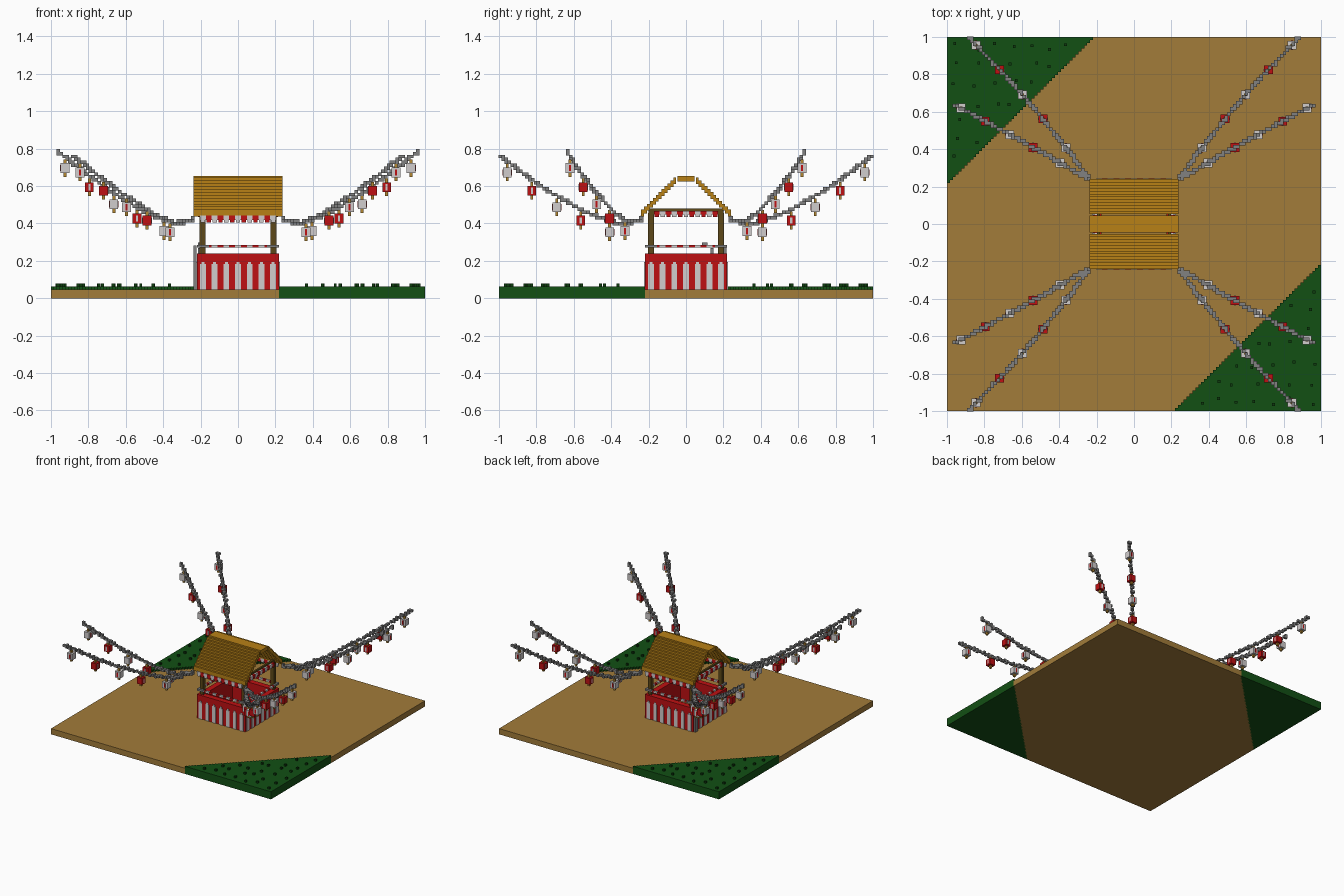
import bpy, bmesh, math, random
from mathutils import Vector, Matrix

if "Cube" in bpy.data.objects:
    bpy.data.objects.remove(bpy.data.objects["Cube"])

random.seed(4)
V = 1 / 64  # voxel size


def material(name, rgb):
    m = bpy.data.materials.new(name)
    m.diffuse_color = (*rgb, 1)
    m.use_nodes = True
    m.node_tree.nodes["Principled BSDF"].inputs["Base Color"].default_value = m.diffuse_color
    return m


TAN = material("sand", (.36, .20, .042))
GRASS = material("grass", (.006, .08, .007))
TUFT = material("dark grass", (.004, .045, .004))
RED = material("red", (.52, .005, .006))
WHITE = material("white", (.64, .61, .61))
GREY = material("grey", (.22, .22, .22))
BROWN = material("brown wood", (.11, .065, .009))
ROOF = material("roof wood", (.48, .22, .008))
GOLD = material("gold", (.45, .24, .03))


def finish(name, bm, mats):
    me = bpy.data.meshes.new(name)
    bm.to_mesh(me)
    bm.free()
    for m in mats:
        me.materials.append(m)
    ob = bpy.data.objects.new(name, me)
    bpy.context.collection.objects.link(ob)
    return ob


def boxes(name, items):
    """One object out of (centre, size, material) boxes."""
    bm = bmesh.new()
    mats = []
    for c, s, m in items:
        if m not in mats:
            mats.append(m)
        mat = Matrix.Translation(c) @ Matrix.Diagonal((*s, 1))
        verts = bmesh.ops.create_cube(bm, size=1, matrix=mat)["verts"]
        for f in {f for v in verts for f in v.link_faces}:
            f.material_index = mats.index(m)
    return finish(name, bm, mats)


def prism(name, pts, z0, z1, m):
    bm = bmesh.new()
    face = bm.faces.new([bm.verts.new((x, y, z0)) for x, y in pts])
    top = bmesh.ops.extrude_face_region(bm, geom=[face])["geom"]
    bmesh.ops.translate(bm, vec=(0, 0, z1 - z0),
                        verts=[e for e in top if isinstance(e, bmesh.types.BMVert)])
    bmesh.ops.recalc_face_normals(bm, faces=bm.faces)
    return finish(name, bm, [m])


def side(k, along, out, z):
    """Point on side k of the square stall (0 front, 1 right, 2 back, 3 left)."""
    return Matrix.Rotation(k * math.pi / 2, 3, 'Z') @ Vector((along, -out, z))


def side_box(k, along, out, z, w, d, h, m):
    return (side(k, along, out, z), (w, d, h) if k % 2 == 0 else (d, w, h), m)


# ground: sand with two stepped grass corners
N = 50
stair = []
for i in range(N):
    stair += [(1 - (N - i) * V, -1 + i * V), (1 - (N - i) * V, -1 + (i + 1) * V)]
edge = stair + [(1, -1 + N * V)]
sand = edge + [(1, 1)] + [(-x, -y) for x, y in edge] + [(-1, -1)]
prism("sand_ground", sand, 0, 3 * V, TAN)
prism("grass_corner_right", edge + [(1, -1)], 0, 4 * V, GRASS)
prism("grass_corner_left", [(-x, -y) for x, y in edge] + [(-1, 1)], 0, 4 * V, GRASS)

# grass tufts
tufts = []
for i in range(8):
    for j in range(8 - i):
        a = .97 - i * .1 - random.random() * .05
        b = .97 - j * .1 - random.random() * .05
        if a + b > 1.26:
            for s in (1, -1):
                tufts.append(((a * s, -b * s, 4.5 * V), (V, V, V), TUFT))
boxes("grass_tufts", tufts)

# counter walls with white arched stripes on all sides
wall, stripe, rail, valance = [], [], [], []
for k in range(4):
    wall.append(side_box(k, -.02, .197, .143, .40, .046, .194, RED))
    for i in range(-3, 4):
        x = i * 4 * V
        stripe.append(side_box(k, x, .221, .114, 2 * V, .006, .136, WHITE))
        stripe.append(side_box(k, x, .221, .188, V, .006, .014, WHITE))
    # rail of coloured pieces above the counter
    for i in range(-14, 14):
        x = (i + .5) * V
        m = GREY if abs(x) > .15 else (RED if i % 4 in (1, 2) else WHITE)
        rail.append(side_box(k, x, .212, .278, V, V, V, m))
    # scalloped valance under the roof edges
    for i in range(-6, 7):
        m = RED if i % 2 else WHITE
        x = i * 2 * V
        if k % 2 == 0:
            valance.append(side_box(k, x, .236, .430, 2 * V, V, .024, m))
            valance.append(side_box(k, x, .236, .411, V * 1.5, V, .014, m))
        elif abs(i) < 6:
            valance.append(side_box(k, x, .206, .457, 2 * V, V, .018, m))
            valance.append(side_box(k, x, .206, .441, V * 1.5, V, .014, m))
boxes("counter_walls", wall)
boxes("counter_stripes", stripe)
boxes("counter_rail", rail)
boxes("valance", valance)

# posts and gable beams
frame = [((sx * .19, sy * .187, .345), (2 * V, 2 * V, .22), BROWN)
         for sx in (1, -1) for sy in (1, -1)]
frame += [((sx * .19, 0, .463), (V, .40, 2 * V), BROWN) for sx in (1, -1)]
boxes("wooden_frame", frame)

# stepped gable roof with a flat ridge
roof = [((0, 0, .638), (.475, .09, .03), ROOF)]
for i in range(12):
    for s in (1, -1):
        roof.append(((0, s * (.232 - i * V), .456 + i * V), (.475, V, 2.3 * V), ROOF))
boxes("roof", roof)

# pipe on the left wall and a tap on the counter
boxes("pipe_and_tap", [
    ((-.231, .20, .165), (V, 2 * V, .235), GREY),
    ((-.205, .15, .278), (V, .12, V), GREY),
    ((-.205, .10, .29), (V, .03, V), GREY),
    ((-.205, .14, .255), (V, V, .03), GREY)])

# lantern garlands: two from each roof corner
HEIGHT = [(0, .425), (.15, .40), (.35, .455), (.63, .58), (.8, .67), (1, .785)]


def garland_point(end, t):
    for (a, za), (b, zb) in zip(HEIGHT, HEIGHT[1:]):
        if t <= b:
            z = za + (zb - za) * (t - a) / (b - a)
            break
    bow = .02 * math.sin(math.pi * t)
    steep = end[1] > end[0]
    return Vector((.235 + (end[0] - .235) * t - (bow if steep else 0),
                   .235 + (end[1] - .235) * t + bow * (.5 if steep else .2),
                   z - (.025 * t if steep else 0)))


chain, lantern = [], []
n = 0
for sx in (1, -1):
    for sy in (1, -1):
        for end in ((.88, .992), (.962, .64)):
            cells = set()
            for i in range(121):
                p = garland_point(end, i / 120)
                cells.add(tuple(math.floor(c / V) for c in p))
            for c in sorted(cells):
                p = [(q + .5) * V for q in c]
                chain.append(((p[0] * sx, p[1] * sy, p[2]), (.0185, .0185, .0185), GREY))
            for t in (.22, .42, .59, .77, .95):
                p = garland_point(end, t)
                x, y, z = p.x * sx, p.y * sy, p.z - .06
                body, band = (RED, WHITE) if n % 5 in (1, 3) else (WHITE, RED)
                n += 1
                lantern.append(((x, y, z), (3 * V, 3 * V, 3.3 * V), body))
                lantern.append(((x, y, z), (V * .7, 3 * V + .004, 2.2 * V)
                                if n % 2 else (3 * V + .004, V * .7, 2.2 * V), band))
                lantern.append(((x, y, z), (V, V, 6 * V), GOLD))
boxes("garland_chains", chain)
boxes("lanterns", lantern)
